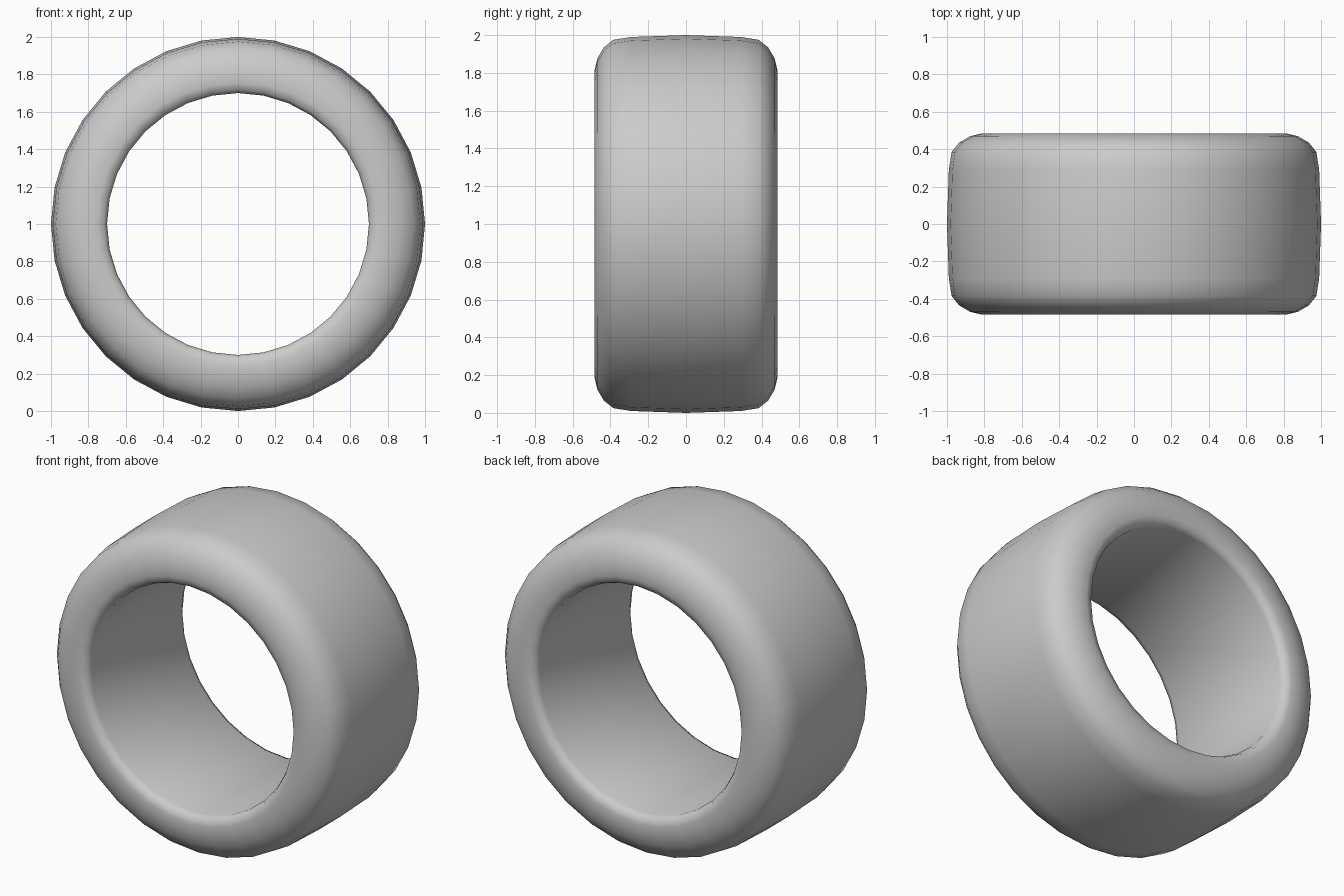
import bpy, bmesh, math

if "Cube" in bpy.data.objects:
    bpy.data.objects.remove(bpy.data.objects["Cube"])

SEGMENTS = 32

# Half cross-section of the tyre: (radius, distance from mid-plane)
half = [(1.0, 0.0), (0.99, 0.29), (0.975, 0.385), (0.935, 0.435),
        (0.875, 0.47), (0.81, 0.485), (0.755, 0.485), (0.715, 0.475), (0.70, 0.44)]
profile = half + [(r, -y) for r, y in reversed(half[1:])]

# Revolve the closed profile around the y axis
bm = bmesh.new()
rings = []
for i in range(SEGMENTS):
    a = 2 * math.pi * i / SEGMENTS
    rings.append([bm.verts.new((r * math.sin(a), y, 1 + r * math.cos(a))) for r, y in profile])
n = len(profile)
for i in range(SEGMENTS):
    p, q = rings[i], rings[(i + 1) % SEGMENTS]
    for j in range(n):
        k = (j + 1) % n
        bm.faces.new((p[j], p[k], q[k], q[j]))
bmesh.ops.recalc_face_normals(bm, faces=bm.faces)
for f in bm.faces:
    f.smooth = True

# Tyre object
mesh = bpy.data.meshes.new("tyre")
bm.to_mesh(mesh)
bm.free()
tyre = bpy.data.objects.new("tyre", mesh)
bpy.context.collection.objects.link(tyre)
